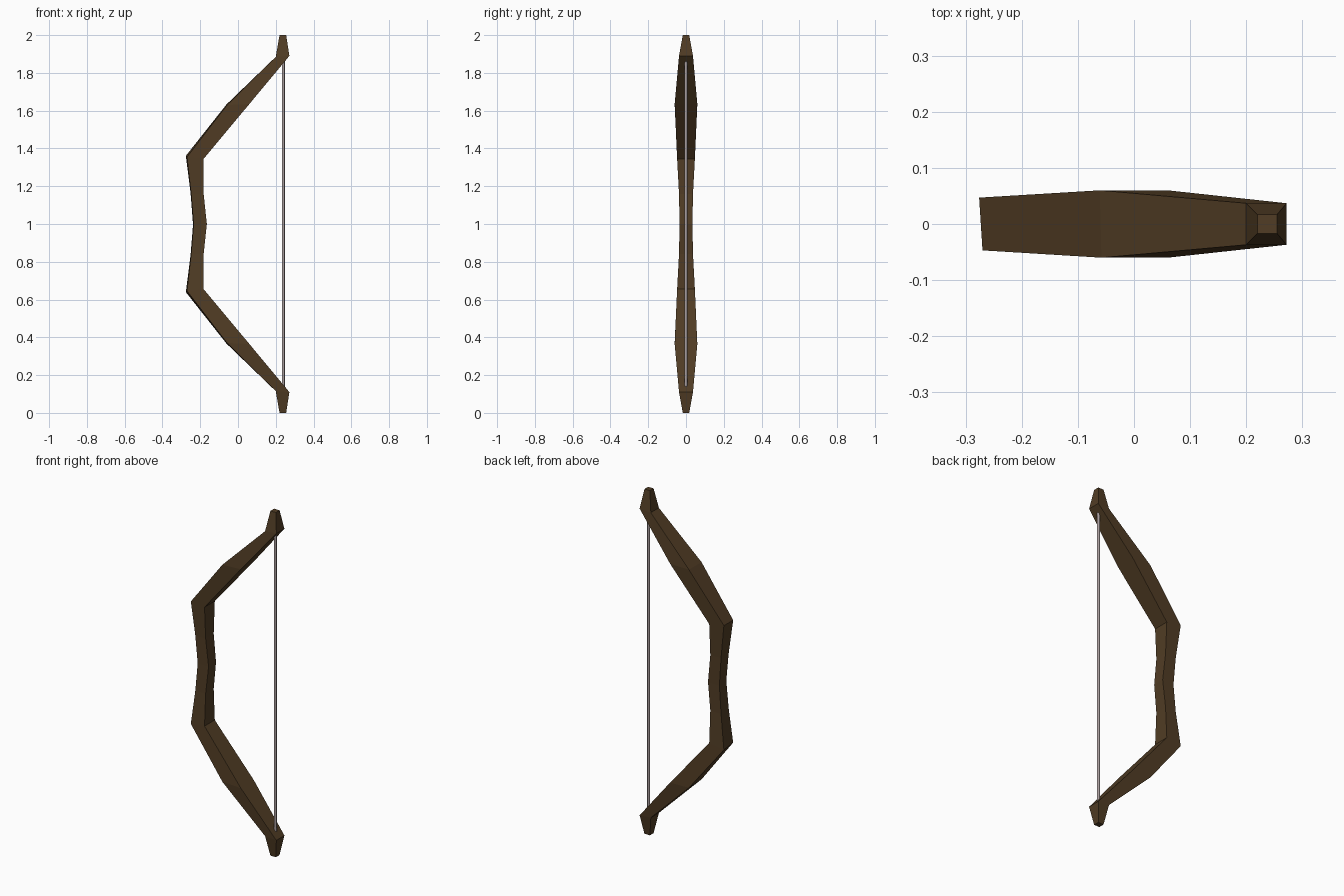
import bpy
import bmesh
from mathutils import Vector

cube = bpy.data.objects.get("Cube")
if cube:
    bpy.data.objects.remove(cube)


def material(name, rgb):
    mat = bpy.data.materials.new(name)
    mat.use_nodes = True
    mat.diffuse_color = (*rgb, 1)
    bsdf = mat.node_tree.nodes["Principled BSDF"]
    bsdf.inputs["Base Color"].default_value = (*rgb, 1)
    bsdf.inputs["Roughness"].default_value = 0.8
    return mat


def finish(bm, name, mat):
    bmesh.ops.recalc_face_normals(bm, faces=bm.faces)
    mesh = bpy.data.meshes.new(name)
    bm.to_mesh(mesh)
    bm.free()
    mesh.materials.append(mat)
    obj = bpy.data.objects.new(name, mesh)
    bpy.context.collection.objects.link(obj)
    return obj


wood = material("dark wood", (0.082, 0.046, 0.018))
cord = material("pale cord", (0.40, 0.34, 0.34))

# Upper half sections: outer x, outer z, inner x, inner z, half width, skew
upper = [
    (-0.235, 1.0, -0.165, 1.0, 0.034, 0.003),
    (-0.248, 1.16, -0.182, 1.16, 0.037, 0.003),
    (-0.270, 1.355, -0.182, 1.345, 0.047, 0.006),
    (-0.058, 1.63, 0.06, 1.635, 0.06, 0.003),
    (0.20, 1.885, 0.272, 1.89, 0.037, 0.0),
    (0.22, 2.0, 0.255, 2.0, 0.017, 0.0),
]
lower = [(ox, 2 - oz, ix, 2 - iz, w, s) for ox, oz, ix, iz, w, s in upper[:0:-1]]

# Bow stave: four-sided sections bridged from tip to tip
bm = bmesh.new()
rings = []
for ox, oz, ix, iz, w, skew in lower + upper:
    lift = skew if oz > 1 else -skew
    corners = [
        (ox, -w, oz), (ix, -w, iz), (ix, w, iz), (ox - skew, w, oz + lift)]
    rings.append([bm.verts.new(Vector(c)) for c in corners])
for a, b in zip(rings, rings[1:]):
    for i in range(4):
        j = (i + 1) % 4
        bm.faces.new((a[i], a[j], b[j], b[i]))
bm.faces.new(rings[0])
bm.faces.new(rings[-1])
finish(bm, "bow_stave", wood)

# Bowstring
bm = bmesh.new()
bmesh.ops.create_cone(bm, cap_ends=True, segments=8, radius1=0.008,
                      radius2=0.008, depth=1.74)
string = finish(bm, "bowstring", cord)
string.location = (0.24, 0, 1)
for poly in string.data.polygons:
    poly.use_smooth = abs(poly.normal.z) < 0.5
